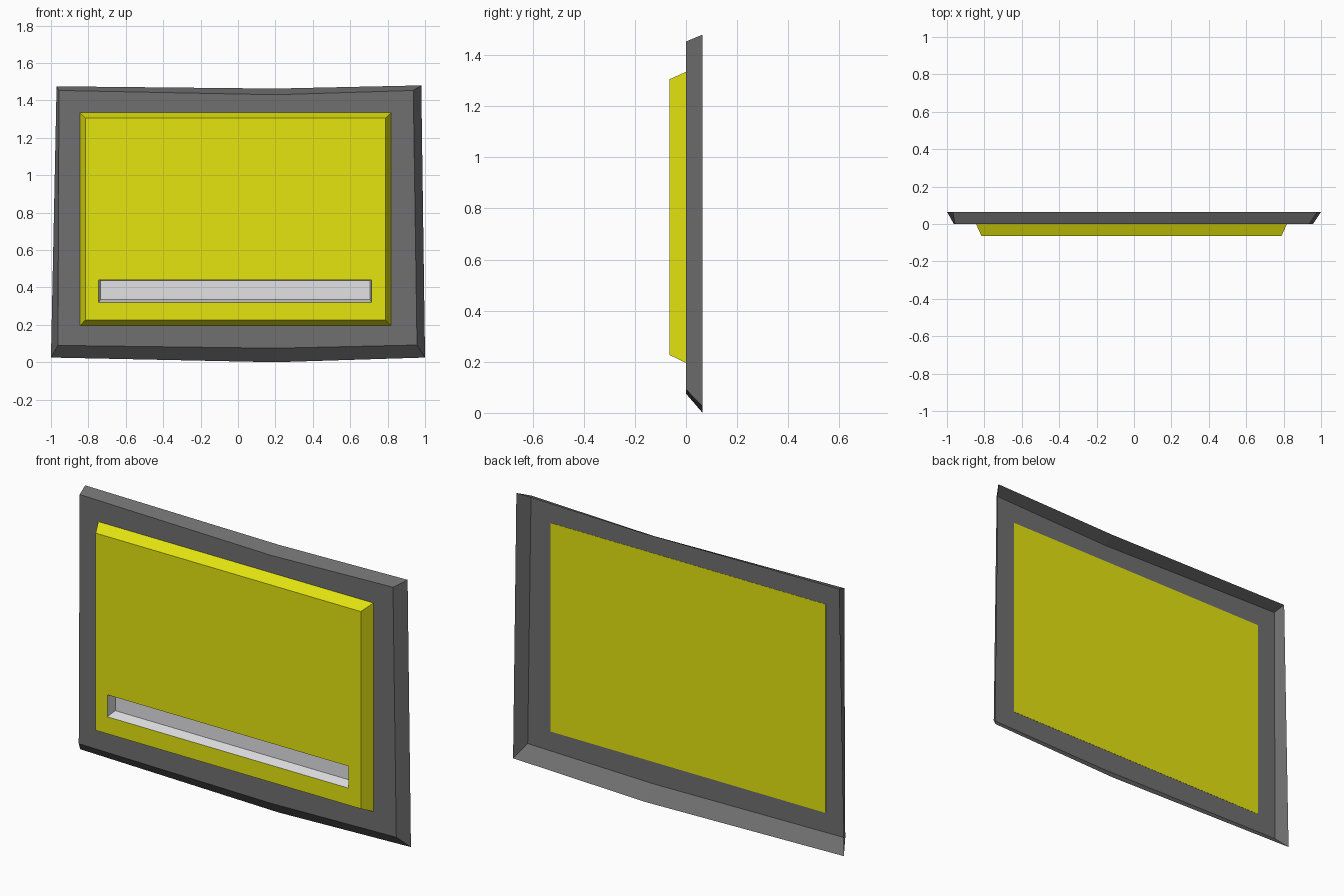
import bpy
import bmesh

cube = bpy.data.objects.get("Cube")
if cube:
    bpy.data.objects.remove(cube, do_unlink=True)


def material(name, color):
    mat = bpy.data.materials.new(name)
    mat.use_nodes = True
    mat.diffuse_color = color
    mat.node_tree.nodes["Principled BSDF"].inputs["Base Color"].default_value = color
    return mat


def rect(x0, x1, z0, z1, split=None):
    """Rectangle corners, optionally with a middle point on top and bottom."""
    if split is None:
        return [(x0, z0), (x1, z0), (x1, z1), (x0, z1)]
    return [(x0, z0), (split, z0), (x1, z0), (x1, z1), (split, z1), (x0, z1)]


def loft(name, loops, mats, slots, cap_back=False, cap_front=False):
    """Join (outline, y) loops in order; slots gives each band's material."""
    bm = bmesh.new()
    rings = [[bm.verts.new((x, y, z)) for x, z in pts] for pts, y in loops]
    for a, b, slot in zip(rings, rings[1:], slots):
        n = len(a)
        for i in range(n):
            j = (i + 1) % n
            bm.faces.new((a[i], a[j], b[j], b[i])).material_index = slot
    if cap_back:
        bm.faces.new(rings[0][::-1]).material_index = slots[0]
    if cap_front:
        bm.faces.new(rings[-1]).material_index = slots[-1]
    mesh = bpy.data.meshes.new(name)
    bm.to_mesh(mesh)
    bm.free()
    for mat in mats:
        mesh.materials.append(mat)
    obj = bpy.data.objects.new(name, mesh)
    bpy.context.collection.objects.link(obj)
    return obj


grey = material("dark grey", (0.16, 0.16, 0.16, 1))
yellow = material("yellow", (0.78, 0.78, 0.005, 1))
silver = material("light silver", (0.76, 0.76, 0.78, 1))

# Open-backed surround, slightly bent at the top and bottom edges
outer = [(-1, 0.025), (0.2, 0), (1, 0.025), (0.98, 1.48), (0.2, 1.463), (-0.97, 1.475)]
inner = [(-0.963, 0.09), (0.2, 0.075), (0.957, 0.092),
         (0.937, 1.453), (0.2, 1.43), (-0.957, 1.453)]
opening = rect(-0.845, 0.818, 0.195, 1.335, split=0.2)
loft("surround_frame", [(outer, 0.065), (inner, 0), (opening, 0)], [grey], [0, 0])

# Raised panel with bevelled sides and a recessed tray near its lower edge
panel_base = rect(-0.845, 0.818, 0.195, 1.335)
panel_front = rect(-0.815, 0.788, 0.227, 1.305)
slot_front = rect(-0.745, 0.715, 0.32, 0.44)
slot_back = rect(-0.735, 0.705, 0.335, 0.438)
loft("raised_panel",
     [(panel_base, 0.001), (panel_front, -0.065), (slot_front, -0.065), (slot_back, -0.01)],
     [yellow, silver], [0, 0, 1], cap_back=True, cap_front=True)
